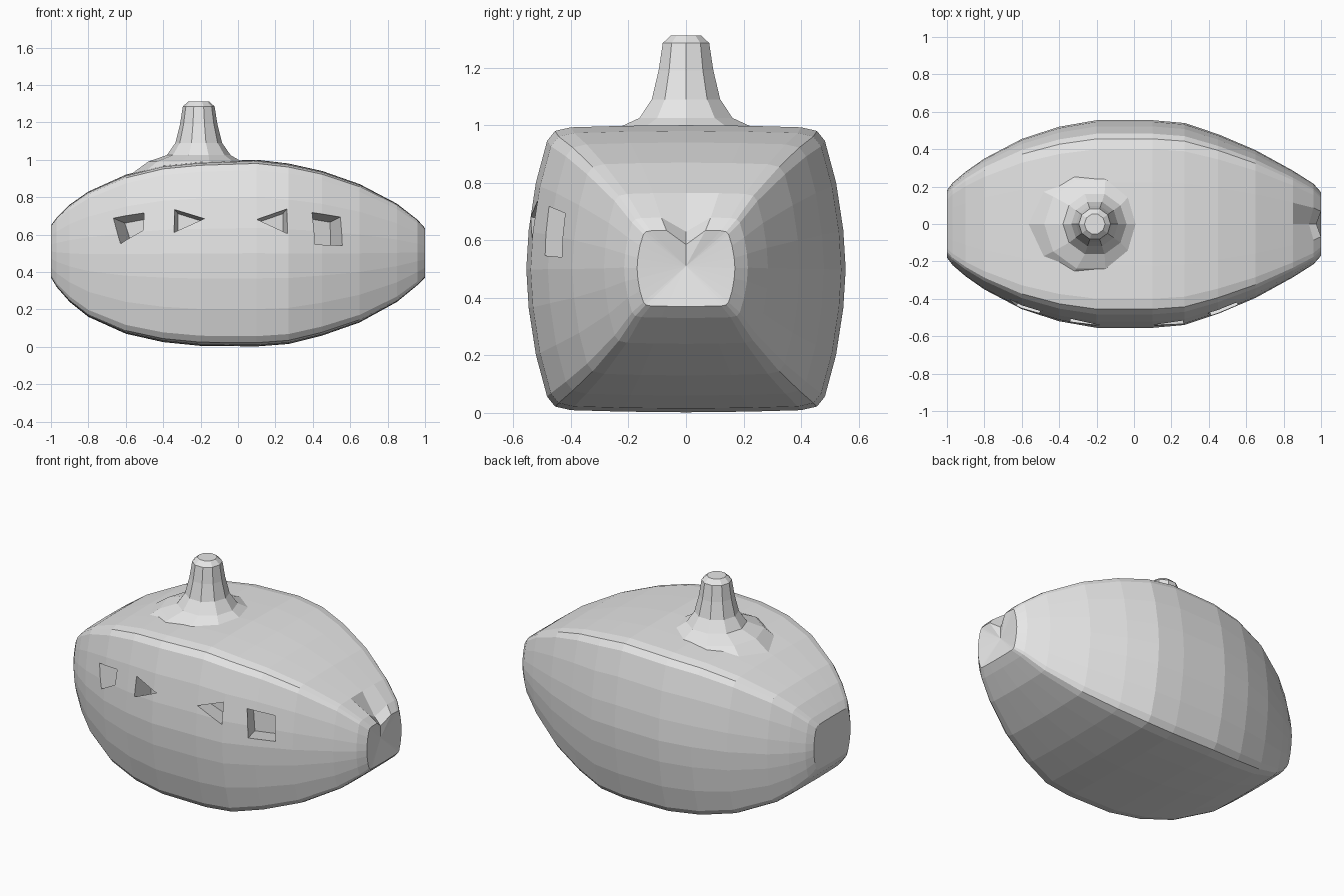
import bpy, bmesh, math
from mathutils import Vector

cube = bpy.data.objects.get("Cube")
if cube:
    bpy.data.objects.remove(cube, do_unlink=True)

grey = bpy.data.materials.new("plain grey")
grey.use_nodes = True
COLOUR = (0.8, 0.8, 0.8, 1)
grey.diffuse_color = COLOUR
grey.node_tree.nodes["Principled BSDF"].inputs["Base Color"].default_value = COLOUR


def make_object(name, bm):
    bmesh.ops.recalc_face_normals(bm, faces=bm.faces)
    mesh = bpy.data.meshes.new(name)
    bm.to_mesh(mesh)
    bm.free()
    mesh.materials.append(grey)
    ob = bpy.data.objects.new(name, mesh)
    bpy.context.collection.objects.link(ob)
    return ob


def bridge(bm, a, b):
    n = len(a)
    for i in range(n):
        j = (i + 1) % n
        bm.faces.new((a[i], a[j], b[j], b[i]))


def boolean(target, tool, operation):
    mod = target.modifiers.new(operation, "BOOLEAN")
    mod.operation = operation
    mod.solver = "EXACT"
    mod.object = tool
    bpy.context.view_layer.objects.active = target
    bpy.ops.object.modifier_apply(modifier=mod.name)
    bpy.data.objects.remove(tool, do_unlink=True)


# Body: a rounded square section lofted along x (x, half width, bottom, top)
stations = [
    (-1, .18, .37, .65), (-.97, .22, .32, .69), (-.9, .28, .24, .76),
    (-.8, .35, .16, .83), (-.6, .455, .07, .92), (-.4, .52, .025, .97),
    (-.2, .555, .005, .99), (.1, .555, .002, 1), (.27, .54, .015, .98),
    (.45, .48, .06, .94), (.65, .395, .13, .87), (.85, .285, .24, .765),
    (.96, .215, .33, .68), (1, .17, .37, .635)]
quarter = [(0, 1), (.4, .995), (.72, .985), (.82, .96), (.87, .89),
           (.94, .6), (.985, .27), (1, 0)]
half = quarter + [(v, -w) for v, w in quarter[-2::-1]]
section = half + [(-v, w) for v, w in half[-2:0:-1]]

bm = bmesh.new()
rings = []
for x, hw, lo, hi in stations:
    ring = []
    for v, w in section:
        z = (lo + hi) / 2 + w * (hi - lo) / 2
        # Pinched notch at the top of the +x end
        dent = .05 if x > .9 and w > .99 and abs(v) < .2 else 0
        ring.append(bm.verts.new((x - dent * .5, v * hw, z - dent)))
    rings.append(ring)
for a, b in zip(rings, rings[1:]):
    bridge(bm, a, b)
for ring, x in ((rings[0], -1), (rings[-1], .975)):
    tip = bm.verts.new((x, 0, .51))
    for i, v in enumerate(ring):
        bm.faces.new((v, ring[(i + 1) % len(ring)], tip))
body = make_object("body", bm)

# Stem: flared, faceted column set off centre (radius, height, x shift)
bm = bmesh.new()
rings = []
SIDES = 10
for r, z, shift in [(.33, .91, -.05), (.25, .99, -.02), (.17, 1.025, 0),
                    (.125, 1.09, 0), (.1, 1.19, 0), (.085, 1.285, 0),
                    (.055, 1.312, 0)]:
    rings.append([bm.verts.new((-.21 + shift + r * math.cos(t), r * math.sin(t), z))
                  for t in (math.tau * i / SIDES for i in range(SIDES))])
for a, b in zip(rings, rings[1:]):
    bridge(bm, a, b)
bm.faces.new(rings[0])
bm.faces.new(rings[-1])
boolean(body, make_object("stem", bm), "UNION")

# Window recesses: outlines in x, z cut inwards along the slope of the wall
windows = [
    (-.46, [(-.66, .685), (-.5, .715), (-.5, .62), (-.615, .545)]),
    (-.17, [(-.34, .735), (-.18, .685), (-.34, .61)]),
    (.17, [(.1, .68), (.26, .735), (.26, .6)]),
    (.40, [(.39, .715), (.54, .69), (.545, .535), (.4, .54)])]
for slope, outline in windows:
    inward = Vector((-slope, 1, -.2))
    mid = sum(x for x, z in outline) / len(outline)
    wall = -.535 + .33 * max(0, abs(mid + .05) - .2)
    bm = bmesh.new()
    rings = []
    for depth in (-.1, .12):
        ring = []
        for x, z in outline:
            # Follow the wall's slant in plan so the recess has even depth
            start = Vector((x, wall + (x - mid) * slope, z))
            ring.append(bm.verts.new(start + inward * depth))
        rings.append(ring)
    bridge(bm, *rings)
    bm.faces.new(rings[0])
    bm.faces.new(rings[1])
    boolean(body, make_object("window_cutter", bm), "DIFFERENCE")

for poly in body.data.polygons:
    poly.use_smooth = False
